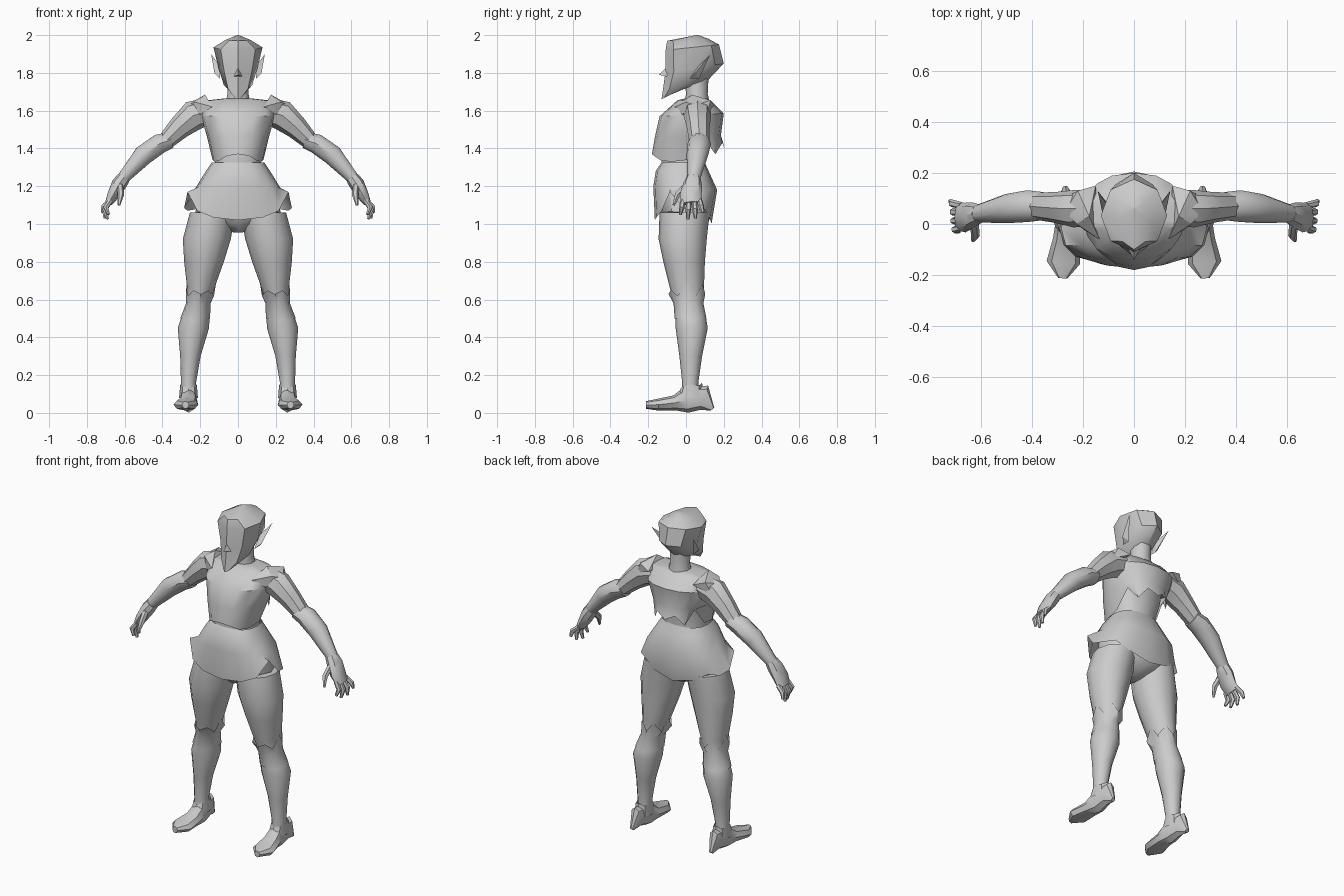
import bpy, bmesh
from math import sin, cos, pi, copysign, radians
from mathutils import Vector


def finish(name, bm, mirror=False, angle=38):
    bmesh.ops.remove_doubles(bm, verts=bm.verts, dist=0.0005)
    bmesh.ops.recalc_face_normals(bm, faces=bm.faces)
    me = bpy.data.meshes.new(name)
    bm.to_mesh(me)
    bm.free()
    ob = bpy.data.objects.new(name, me)
    bpy.context.collection.objects.link(ob)
    if mirror:
        ob.modifiers.new("Mirror", "MIRROR")
    bpy.ops.object.select_all(action='DESELECT')
    ob.select_set(True)
    bpy.context.view_layer.objects.active = ob
    bpy.ops.object.shade_smooth_by_angle(angle=radians(angle))
    return ob


def skin(bm, rings, caps=(True, True)):
    vs = [[bm.verts.new(p) for p in r] for r in rings]
    n = len(vs[0])
    for a, b in zip(vs, vs[1:]):
        for k in range(n):
            j = (k + 1) % n
            bm.faces.new((a[k], a[j], b[j], b[k]))
    if caps[0]:
        bm.faces.new(vs[0])
    if caps[1]:
        bm.faces.new(vs[-1])


def loft(name, rings, n=12, p=1.0, hem=None, top_hem=None, caps=(True, True), mirror=False):
    """Stacked sections: (z front, z back, centre x, half width, y front, y back)."""
    out = []
    for i, (zf, zb, cx, rx, yf, yb) in enumerate(rings):
        ring = []
        for k in range(n):
            a = 2 * pi * k / n
            s, c = [copysign(abs(v) ** p, v) if abs(v) > 1e-6 else 0 for v in (sin(a), cos(a))]
            t = (1 - c) / 2
            z = zf + (zb - zf) * t
            m = min(k, n - k)
            if hem and i == 0:
                z = hem[m]
            if top_hem and i == len(rings) - 1:
                z = top_hem[m]
            ring.append((cx + rx * s, yf + (yb - yf) * t, z))
        out.append(ring)
    bm = bmesh.new()
    skin(bm, out, caps)
    return finish(name, bm, mirror)


def limb(name, stops, u=(0, 1, 0), n=8, mirror=True):
    """Tube through stops: (x, y, z, half size along u, half size across)."""
    pts = [Vector(s[:3]) for s in stops]
    out = []
    for i, s in enumerate(stops):
        d = (pts[min(i + 1, len(pts) - 1)] - pts[max(i - 1, 0)]).normalized()
        uu = Vector(u)
        uu = (uu - d * uu.dot(d)).normalized()
        v = d.cross(uu)
        out.append([pts[i] + uu * s[3] * cos(2 * pi * k / n) + v * s[4] * sin(2 * pi * k / n)
                    for k in range(n)])
    bm = bmesh.new()
    skin(bm, out)
    return finish(name, bm, mirror)


def hull(name, pts, mirror=True):
    bm = bmesh.new()
    for p in pts:
        bm.verts.new(p)
    bmesh.ops.convex_hull(bm, input=bm.verts)
    return finish(name, bm, mirror, 20)


# Head with a pointed chin, nose, ears, neck
loft("head", [(1.66, 1.71, 0, .025, -.13, -.03),
              (1.71, 1.76, 0, .075, -.122, .115),
              (1.80, 1.85, 0, .103, -.11, .20),
              (1.92, 1.95, 0, .13, -.108, .175),
              (1.97, 1.98, 0, .065, -.10, .12),
              (2.0, 2.0, 0, .004, .055, .065)], n=8)
hull("nose", [(0, -.142, 1.79), (.022, -.10, 1.78), (-.022, -.10, 1.78), (0, -.10, 1.835)], False)
hull("ear", [(.095, .02, 1.77), (.10, .07, 1.84), (.095, .07, 1.77), (.125, .05, 1.80),
             (.142, .13, 1.90)])
loft("neck", [(1.62, 1.62, 0, .075, -.01, .13), (1.69, 1.69, 0, .058, 0, .115),
              (1.79, 1.79, 0, .06, -.01, .12)], n=10)

# Torso body and overhanging chest plate
loft("waist", [(1.22, 1.22, 0, .16, -.13, .11), (1.33, 1.33, 0, .12, -.13, .10),
               (1.45, 1.45, 0, .15, -.13, .12), (1.62, 1.62, 0, .17, -.06, .12)], p=.85)
loft("chest_plate", [(1.36, 1.38, 0, .135, -.18, .205),
                     (1.46, 1.47, 0, .165, -.165, .185),
                     (1.57, 1.585, 0, .197, -.14, .20),
                     (1.655, 1.65, 0, .185, -.045, .135),
                     (1.665, 1.665, 0, .07, -.005, .11)],
     n=16, p=.85, hem=[1.37, 1.36, 1.335, 1.33, 1.34, 1.45, 1.37, 1.43, 1.40], caps=(False, True))

# Shoulder plates
hull("shoulder_plate", [(.175, .03, 1.685), (.135, -.06, 1.62), (.20, -.02, 1.58), (.225, .0, 1.645),
                        (.27, .05, 1.63), (.22, .13, 1.655), (.15, .15, 1.63), (.26, .11, 1.58)])

# Hips and skirt with an uneven hem
loft("pelvis", [(.955, .96, 0, .03, -.06, .05), (1.0, 1.0, 0, .11, -.11, .115),
                (1.07, 1.05, 0, .225, -.14, .135), (1.2, 1.18, 0, .21, -.155, .155),
                (1.31, 1.31, 0, .14, -.13, .10)], p=.9)
loft("skirt", [(1.05, 1.05, 0, .285, -.165, .135),
               (1.2, 1.18, 0, .225, -.173, .165),
               (1.28, 1.28, 0, .17, -.16, .12),
               (1.325, 1.325, 0, .14, -.13, .10)],
     n=16, p=.8, hem=[1.02, 1.035, 1.07, 1.17, 1.085, 1.07, 1.08, 1.03, 1.0], caps=(False, False))

# Legs with jagged knee guards
loft("leg", [(.10, .10, .26, .042, -.025, .07),
             (.16, .16, .262, .04, -.02, .065),
             (.30, .30, .252, .054, -.035, .085),
             (.45, .45, .236, .083, -.055, .115),
             (.51, .51, .225, .074, -.055, .105),
             (.57, .57, .21, .058, -.06, .085),
             (.66, .66, .197, .072, -.085, .095),
             (.80, .80, .18, .105, -.12, .10),
             (.92, .92, .165, .127, -.145, .11),
             (1.06, 1.06, .135, .12, -.14, .125)], mirror=True)
loft("knee_guard", [(.50, .50, .227, .079, -.06, .108),
                    (.58, .58, .210, .065, -.066, .092),
                    (.68, .68, .196, .08, -.093, .102)], mirror=True, caps=(False, False),
     top_hem=[.63, .65, .62, .69, .62, .68, .63])

# Feet and ankle cuffs
limb("foot", [(.268, .14, .02, .012, .012), (.265, .095, .08, .035, .068),
              (.262, .0, .068, .046, .068), (.265, -.06, .053, .052, .04),
              (.276, -.15, .043, .066, .031), (.278, -.212, .042, .018, .02)], u=(1, 0, 0))
loft("ankle_cuff", [(.08, .08, .262, .05, -.05, .095), (.14, .14, .262, .044, -.028, .085)],
     mirror=True, n=8, top_hem=[.13, .14, .15, .145, .16], caps=(False, False))

# Arms with a wider forearm
limb("upper_arm", [(.15, .06, 1.60, .07, .07), (.235, .06, 1.575, .073, .08),
                   (.31, .065, 1.51, .06, .062), (.385, .07, 1.435, .053, .045)])
limb("forearm", [(.355, .07, 1.445, .055, .045), (.415, .07, 1.425, .062, .055),
                 (.50, .06, 1.365, .057, .056), (.615, .04, 1.235, .034, .032)], n=10)

# Hands: palm, four fingers and a thumb
limb("palm", [(.605, .04, 1.245, .038, .036), (.63, .035, 1.21, .05, .04),
              (.66, .025, 1.155, .058, .032), (.685, .03, 1.11, .055, .02)])
for i, (y0, y1, x, z) in enumerate([(-.015, -.03, .685, 1.05), (.015, .01, .69, 1.025),
                                    (.045, .05, .705, 1.03), (.072, .09, .718, 1.06)]):
    ym = (y0 + y1) / 2
    limb("finger_%d" % (i + 1), [(.675, y0, 1.125, .014, .014),
                                 (.70 + i * .004, ym, (1.125 + z) / 2, .015, .015),
                                 (x, y1, z, .008, .008)], n=6)
limb("thumb", [(.625, .0, 1.20, .018, .02), (.62, -.045, 1.155, .017, .017),
               (.63, -.065, 1.10, .007, .007)], u=(1, 0, 0), n=6)
